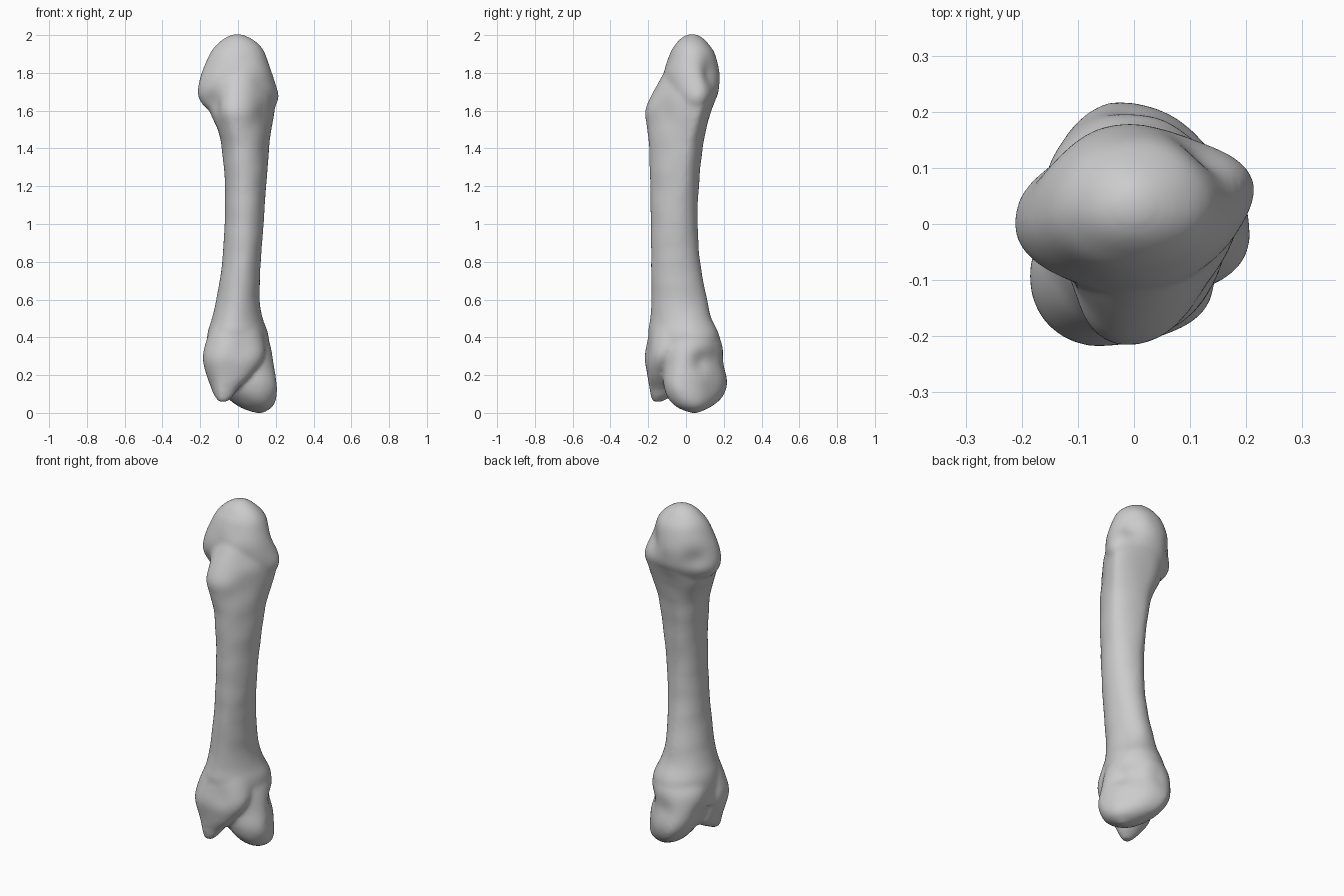
import bpy, bmesh, math
from mathutils import Vector, noise

if "Cube" in bpy.data.objects:
    bpy.data.objects.remove(bpy.data.objects["Cube"], do_unlink=True)

SIDES = 40

mat = bpy.data.materials.new("bone grey")
mat.use_nodes = True
colour = (0.6, 0.6, 0.6, 1)
mat.diffuse_color = colour
mat.node_tree.nodes["Principled BSDF"].inputs["Base Color"].default_value = colour


def ring_points(r):
    """Oval through four extremes: left, right, front and back."""
    z, x0, yl, x1, yr, y0, xf, y1, xb = r
    pts = []
    for i in range(SIDES):
        a = 2 * math.pi * i / SIDES
        c, s = math.cos(a), math.sin(a)
        px, py = (x1, yr) if c >= 0 else (x0, yl)
        qx, qy = (xb, y1) if s >= 0 else (xf, y0)
        pts.append((qx + (px - qx) * abs(c), py + (qy - py) * abs(s), z))
    return pts


def smooth_rings(rings, steps=4):
    """Catmull-Rom interpolation between the given cross-sections."""
    out = []
    n = len(rings)
    for i in range(n - 1):
        p0, p1, p2, p3 = (rings[max(0, min(n - 1, i + k))] for k in (-1, 0, 1, 2))
        for s in range(steps):
            t = s / steps
            out.append([0.5 * (2 * b + (c - a) * t + (2 * a - 5 * b + 4 * c - d) * t * t
                               + (3 * b - a - 3 * c + d) * t ** 3)
                        for a, b, c, d in zip(p0, p1, p2, p3)])
    out.append(rings[-1])
    return out


def loft(bm, rings):
    part = bmesh.new()
    loops = [[part.verts.new(p) for p in ring_points(r)] for r in smooth_rings(rings)]
    for a, b in zip(loops, loops[1:]):
        for i in range(SIDES):
            j = (i + 1) % SIDES
            part.faces.new((a[i], a[j], b[j], b[i]))
    part.faces.new(loops[0][::-1])
    part.faces.new(loops[-1])
    bmesh.ops.recalc_face_normals(part, faces=part.faces)
    me = bpy.data.meshes.new("part")
    part.to_mesh(me)
    part.free()
    bm.from_mesh(me)
    bpy.data.meshes.remove(me)


# Each section: z, left x, left y, right x, right y, front y, front x, back y, back x
shaft = [
    (0.26, -.165, -.02, .165, .02, -.15, -.03, .18, .0),
    (0.40, -.165, -.02, .163, .03, -.20, -.03, .180, .01),
    (0.50, -.140, -.03, .130, .00, -.19, -.02, .135, .01),
    (0.60, -.115, -.04, .115, -.03, -.182, .0, .112, .01),
    (0.80, -.085, -.05, .120, -.05, -.185, .02, .076, .02),
    (1.00, -.070, -.05, .135, -.05, -.188, .03, .063, .02),
    (1.20, -.070, -.04, .150, -.03, -.190, .03, .068, .01),
    (1.40, -.085, -.02, .166, .00, -.196, .02, .088, .00),
    (1.50, -.110, .00, .180, .03, -.207, .00, .107, .00),
    (1.60, -.150, .01, .195, .06, -.218, -.01, .133, -.01),
    (1.69, -.150, .02, .190, .07, -.180, .00, .162, .00),
    (1.80, -.110, .02, .140, .05, -.118, .00, .150, .00),
]
head = [
    (1.56, -.10, .00, .150, .05, -.08, .0, .095, .01),
    (1.63, -.185, .00, .198, .06, -.10, .0, .138, .0),
    (1.70, -.216, .00, .208, .07, -.12, .0, .172, .0),
    (1.80, -.193, .01, .189, .06, -.118, .0, .180, .0),
    (1.90, -.150, .02, .148, .04, -.086, .0, .155, .0),
    (1.95, -.113, .03, .113, .03, -.056, .0, .124, .0),
    (1.985, -.068, .03, .068, .03, -.025, .0, .088, .0),
    (2.004, -.020, .03, .020, .03, .010, .0, .050, .0),
]
main_condyle = [
    (-.002, .10, .045, .135, .045, .03, .12, .06, .11),
    (0.03, .01, .06, .182, .03, -.05, .12, .128, .07),
    (0.08, -.055, .08, .203, .00, -.098, .10, .190, .00),
    (0.15, -.110, .08, .207, -.03, -.118, .08, .219, -.03),
    (0.25, -.152, .06, .192, -.01, -.122, .05, .207, -.03),
    (0.35, -.162, .04, .176, .02, -.14, .02, .195, .0),
    (0.43, -.145, .00, .145, .02, -.15, .0, .160, .02),
    (0.55, -.10, -.02, .09, .0, -.12, .0, .09, .02),
]
front_condyle = [
    (0.06, -.10, -.16, -.055, -.155, -.175, -.08, -.13, -.085),
    (0.09, -.124, -.12, -.025, -.155, -.186, -.08, -.07, -.09),
    (0.13, -.142, -.09, .000, -.155, -.194, -.08, .00, -.09),
    (0.20, -.168, -.09, .068, -.155, -.206, -.06, .02, -.07),
    (0.29, -.187, -.09, .135, -.12, -.218, -.06, .03, -.03),
    (0.38, -.170, -.08, .142, -.08, -.208, -.04, .03, .0),
    (0.52, -.120, -.06, .10, -.05, -.175, -.01, .03, .0),
]

bm = bmesh.new()
for part in (shaft, head, main_condyle, front_condyle):
    loft(bm, part)
mesh = bpy.data.meshes.new("long_bone")
bm.to_mesh(mesh)
bm.free()
bone = bpy.data.objects.new("long_bone", mesh)
bpy.context.collection.objects.link(bone)
bpy.ops.object.select_all(action="DESELECT")
bpy.context.view_layer.objects.active = bone
bone.select_set(True)

# Fuse the parts and soften the joins
fuse = bone.modifiers.new("fuse", "REMESH")
fuse.mode = "VOXEL"
fuse.voxel_size = 0.009
soften = bone.modifiers.new("soften", "SMOOTH")
soften.factor = 0.5
soften.iterations = 16
for name in ("fuse", "soften"):
    bpy.ops.object.modifier_apply(modifier=name)

# Hollows and bumps: centre, radius, height along the surface normal
features = [
    ((.14, .13, 1.80), .08, -.034),    # hollow on the left of the head
    ((.20, .06, 1.67), .05, .008),     # knob below it
    ((-.14, .11, 1.74), .07, -.022),   # hollow on the right of the head
    ((-.13, -.11, 1.63), .07, -.022),  # groove beside the front ridge
    ((.13, -.13, 1.60), .11, -.020),   # flat beside the front ridge
    ((.17, .08, .27), .06, -.022),     # pit on the left of the lower end
    ((.13, .15, .28), .08, -.015),     # flat behind it
    ((.15, .15, .12), .08, -.012),     # flattened back left corner
    ((-.14, .08, .24), .05, -.010),    # pit on the right of the lower end
    ((.0, .20, .27), .06, -.008),      # shallow hollow at the back
    ((.03, -.20, .34), .06, -.008),    # shallow hollow at the front
]
bm = bmesh.new()
bm.from_mesh(bone.data)
bm.normal_update()
moves = []
for v in bm.verts:
    d = 0.003 * noise.noise(v.co * 9)
    for c, r, h in features:
        d += h * math.exp(-((v.co - Vector(c)).length / r) ** 2)
    moves.append(v.normal * d)
for v, m in zip(bm.verts, moves):
    v.co += m

# Stand the bone on the ground
low = min(v.co.z for v in bm.verts)
for v in bm.verts:
    v.co.z -= low
bm.to_mesh(bone.data)
bm.free()

bone.data.materials.clear()
bone.data.materials.append(mat)
bpy.ops.object.shade_smooth()
